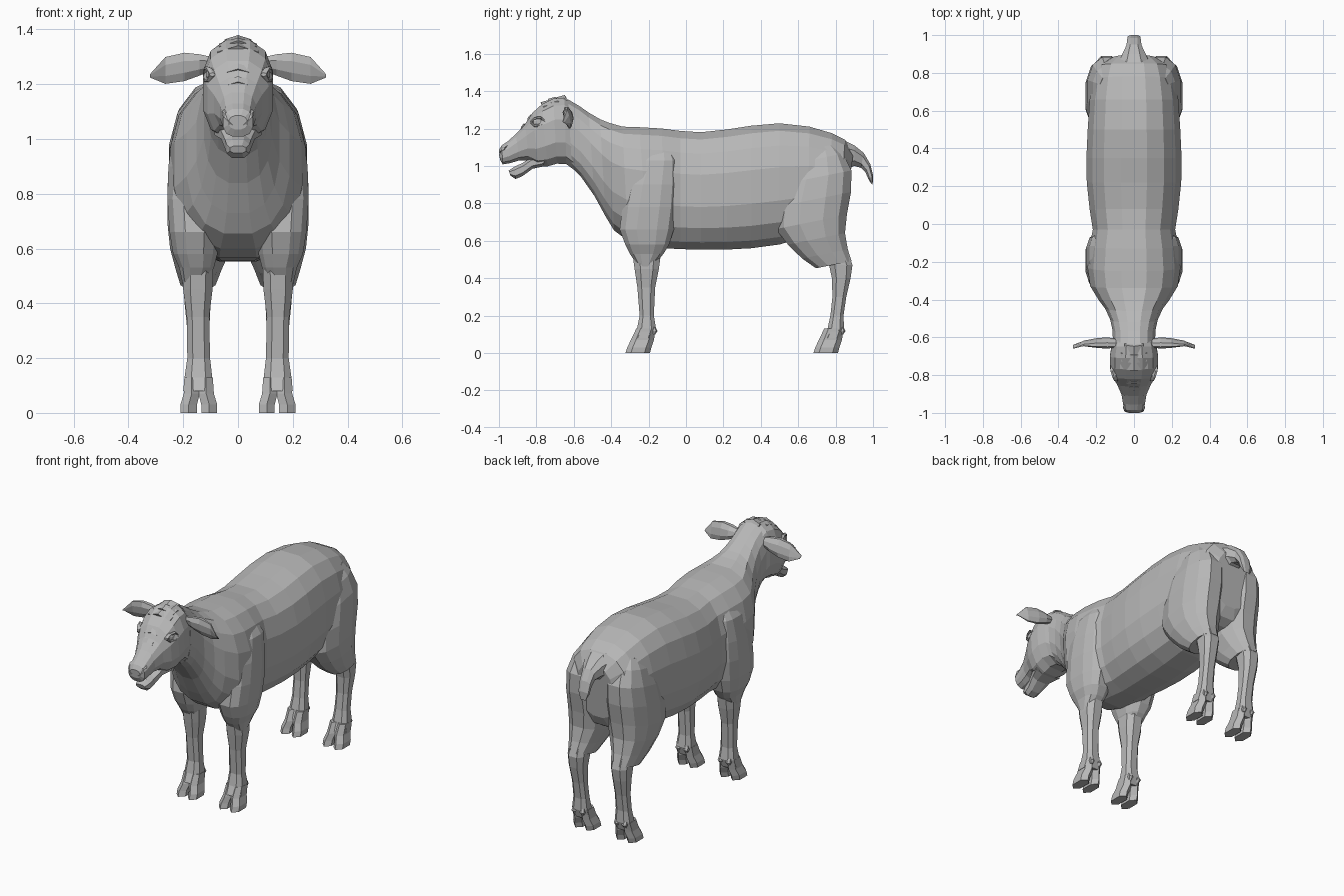
import bpy, bmesh, math
from mathutils import Vector as V

grey = bpy.data.materials.new("sheep_grey")
grey.diffuse_color = (0.48, 0.48, 0.48, 1)


def finish(name, bm, mirror):
    bmesh.ops.recalc_face_normals(bm, faces=bm.faces)
    me = bpy.data.meshes.new(name)
    bm.to_mesh(me)
    bm.free()
    me.materials.append(grey)
    ob = bpy.data.objects.new(name, me)
    bpy.context.collection.objects.link(ob)
    if mirror:
        ob.modifiers.new("mirror", "MIRROR")
    return ob


def loft(name, rings, n=8, square=1.0, mirror=False):
    """Skin rings given as (centre, half axis u, half axis v)."""
    bm = bmesh.new()
    loops = []
    for c, u, v in rings:
        loop = []
        for i in range(n):
            a = 2 * math.pi * (i + 0.5) / n
            p, q = (math.copysign(abs(t) ** square, t) for t in (math.cos(a), math.sin(a)))
            loop.append(bm.verts.new(V(c) + V(u) * p + V(v) * q))
        loops.append(loop)
    for a, b in zip(loops, loops[1:]):
        for i in range(n):
            j = (i + 1) % n
            bm.faces.new((a[i], a[j], b[j], b[i]))
    bm.faces.new(loops[0])
    bm.faces.new(loops[-1])
    return finish(name, bm, mirror)


def spine(name, rows, n=16, square=0.8):
    """Rows: top y, top z, bottom y, bottom z, half width."""
    k = 1 / math.cos(math.pi / n) ** square
    loft(name, [((0, (a + c) / 2, (b + d) / 2), (w * k, 0, 0),
                 (0, (a - c) / 2 * k, (b - d) / 2 * k)) for a, b, c, d, w in rows], n, square)


def limb(name, rows, n=8, square=0.75, slope=0.0):
    """Rows: z, y front, y back, x inner, x outer."""
    k = 1 / math.cos(math.pi / n) ** square
    loft(name, [(((c + d) / 2, (a + b) / 2, z), ((d - c) / 2 * k, 0, 0),
                 (0, (b - a) / 2 * k, (b - a) / 2 * k * slope)) for z, a, b, c, d in rows],
         n, square, True)


# Body, neck and upper head
spine("torso", [
    (0.895, 1.07, 0.85, 0.74, .12), (0.85, 1.14, 0.82, 0.68, .192),
    (0.78, 1.175, 0.77, 0.65, .215), (0.66, 1.21, 0.65, 0.625, .235),
    (0.5, 1.228, 0.5, 0.58, .245), (0.35, 1.215, 0.35, 0.56, .252),
    (0.22, 1.195, 0.22, 0.553, .25), (0.08, 1.18, 0.08, 0.553, .235),
    (-0.03, 1.187, -0.03, .555, .218), (-0.13, 1.2, -0.11, .56, .236),
    (-0.25, 1.207, -0.2, .565, .246), (-0.34, 1.21, -0.31, .60, .232),
    (-0.41, 1.23, -0.385, .655, .188), (-0.46, 1.25, -0.43, .73, .152),
    (-0.52, 1.285, -0.49, .84, .125),
    (-0.57, 1.32, -0.56, .94, .113), (-0.63, 1.355, -0.61, .99, .112)])
spine("head", [
    (-0.60, 1.33, -0.60, .98, .105), (-0.65, 1.365, -0.64, 1.01, .118),
    (-0.71, 1.36, -0.69, 1.012, .128), (-0.77, 1.33, -0.74, .998, .128),
    (-0.82, 1.285, -0.79, .998, .112), (-0.86, 1.225, -0.84, 1.03, .088),
    (-0.91, 1.17, -0.89, 1.03, .066), (-0.955, 1.13, -0.94, 1.015, .058),
    (-0.985, 1.11, -0.98, 1.008, .054), (-1.0, 1.085, -0.995, 1.035, .033)], 12)
spine("lower_jaw", [
    (-.76, 1.06, -.76, .998, .085), (-.83, 1.045, -.82, .985, .062),
    (-.875, 1.015, -.875, .945, .047), (-.915, .997, -.912, .93, .042),
    (-.948, .975, -.938, .948, .03)], 8)
spine("tail", [
    (.84, 1.14, .86, .98, .085), (.90, 1.11, .90, 1.0, .062),
    (.95, 1.07, .935, .99, .04), (.985, 1.01, .96, .965, .036),
    (1.0, .95, .975, .93, .033), (.998, .90, .99, .905, .018)], 8)

# Wool ridges across the crown and wrinkles down the face
for y, z, w in [(-.665, 1.362, .05), (-.712, 1.353, .07), (-.752, 1.335, .075)]:
    loft("crown_ridge", [((x, y + abs(x) * .15, z - abs(x) * .2), (0, .03, .008),
                          (0, -.006, .016 - abs(x) * .16)) for x in (-w, 0, w)], 4)
for y, z, w in [(-.835, 1.262, .04), (-.87, 1.215, .035)]:
    loft("face_wrinkle", [((x, y, z - abs(x) * .3), (0, .012, .014), (0, -.006, .005))
                          for x in (-w, 0, w)], 4)

# Ears, leaf shaped and swept outwards
loft("ear", [((x, y, z), (0, t, 0), (0, -.01, h)) for x, y, z, t, h in [
    (.09, -.63, 1.275, .02, .025), (.14, -.63, 1.27, .028, .042),
    (.195, -.63, 1.263, .024, .056), (.265, -.632, 1.25, .012, .053),
    (.322, -.65, 1.23, .003, .006)]], 8, 1, True)

# Eyes with brow and lower lid
loft("eye", [((x, -.79, 1.235), (0, r * 1.2, 0), (0, 0, r)) for x, r in
             [(.085, .028), (.107, .024), (.115, .01)]], 8, 1, True)
for name, s in (("upper_eyelid", 1), ("lower_eyelid", -1)):
    loft(name, [((x, -.79 + t * .042, 1.235 + s * .026 * (1 - t * t)), (.011, 0, 0), (0, 0, .007))
                for t, x in [(-1, .094), (-.5, .105), (.3, .115), (1, .116)]], 6, 1, True)

# Nostril wings
loft("nostril", [((x, y, z), (.012, -.008, 0), (0, .008, .014)) for x, y, z in
                 [(.02, -.989, 1.065), (.04, -.982, 1.085), (.048, -.962, 1.095)]], 6, 1, True)

# Shoulders and thighs
limb("shoulder", [
    (1.1, -.2, -.08, .12, .19), (1.03, -.26, -.05, .1, .236),
    (.9, -.315, -.045, .08, .254), (.78, -.34, -.05, .07, .258),
    (.66, -.355, -.065, .065, .25), (.58, -.325, -.09, .075, .237),
    (.53, -.30, -.12, .088, .215), (.44, -.24, -.2, .13, .195)], 12)
limb("thigh", [
    (1.1, .64, .79, .06, .18), (1.04, .58, .84, .03, .218),
    (.94, .52, .885, .012, .246), (.82, .48, .882, .006, .257),
    (.70, .48, .86, .006, .257), (.61, .545, .85, .025, .248),
    (.53, .62, .865, .06, .227), (.472, .695, .885, .082, .21)], 12, 0.85, 0.2)

# Lower legs
limb("front_leg", [
    (.56, -.29, -.13, .09, .2), (.45, -.275, -.145, .093, .2),
    (.35, -.26, -.165, .105, .187), (.2, -.248, -.172, .102, .185),
    (.13, -.262, -.16, .094, .195), (.08, -.285, -.175, .09, .2)])
limb("hind_leg", [
    (.56, .72, .86, .09, .2), (.47, .765, .89, .092, .2),
    (.40, .78, .88, .1, .195), (.3, .783, .857, .105, .185),
    (.2, .772, .842, .102, .185), (.13, .757, .845, .094, .195),
    (.08, .735, .83, .09, .2)])

# Cloven hooves and dewclaws, shared by front and hind feet
for foot, y in (("front", -.2), ("hind", .805)):
    for side, a, b, c, d in (("inner", .092, .142, .076, .134), ("outer", .144, .196, .15, .21)):
        limb(f"{foot}_{side}_hoof", [
            (.13, y - .06, y + .03, a, b), (.07, y - .088, y + .022, a - .004, b + .002),
            (.03, y - .106, y + .008, c, d), (0, y - .116, y, c, d)], 6, 0.85)
        m = (a + b) / 2
        limb(f"{foot}_{side}_dewclaw", [
            (.14, y + .005, y + .035, m - .012, m + .012),
            (.118, y + .01, y + .046, m - .015, m + .015),
            (.1, y + .01, y + .035, m - .008, m + .008)], 6)
